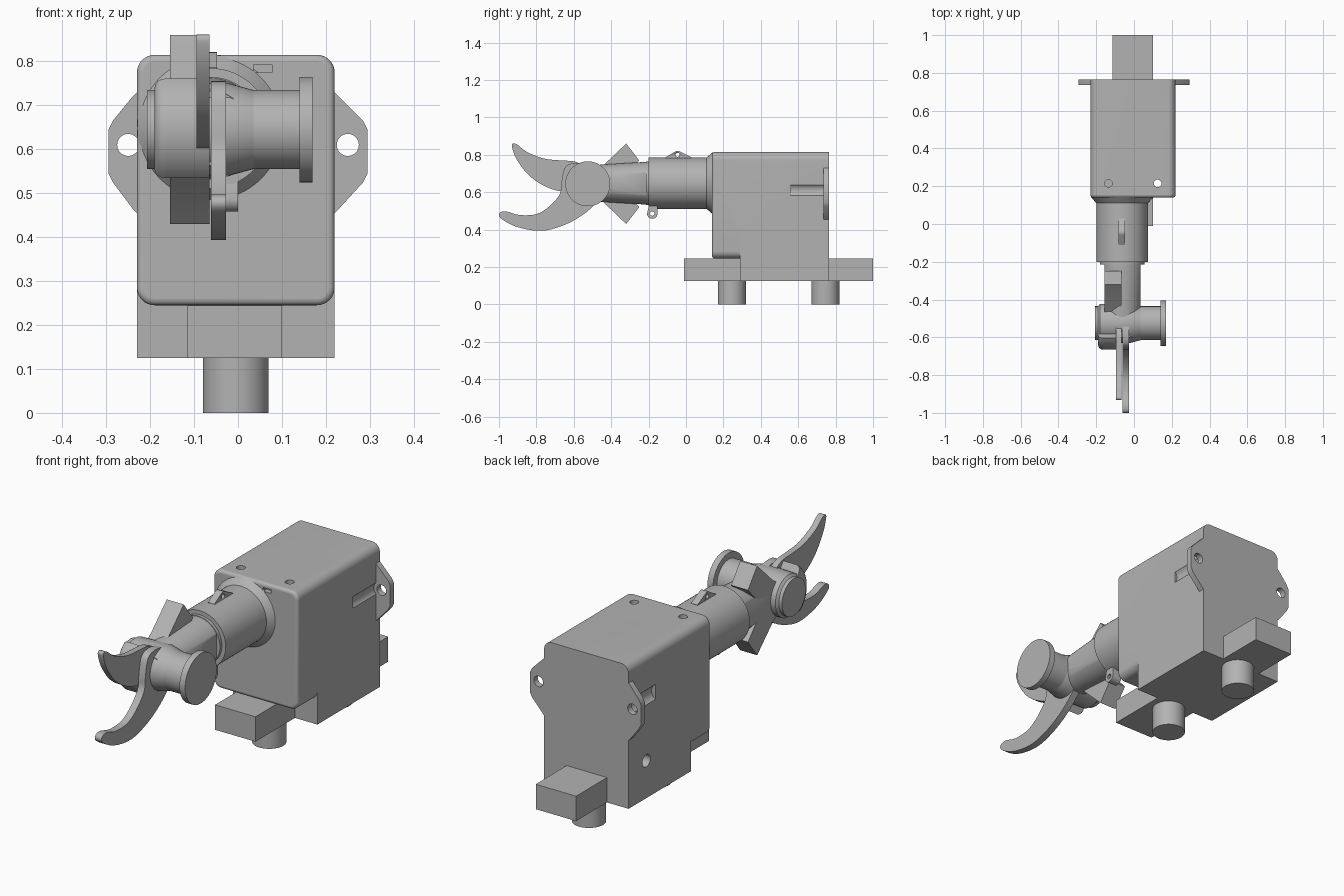
import bpy, bmesh, math
from mathutils import Vector, Matrix

if "Cube" in bpy.data.objects:
    bpy.data.objects.remove(bpy.data.objects["Cube"], do_unlink=True)

grey = bpy.data.materials.new("plain_grey")
grey.use_nodes = True
grey.diffuse_color = (0.45, 0.45, 0.45, 1)
grey.node_tree.nodes["Principled BSDF"].inputs["Base Color"].default_value = (0.45, 0.45, 0.45, 1)

AXIS_X = -0.0625      # barrel centre line
AXIS_Z = 0.648
PIVOT = (-0.525, 0.645)  # y, z of the jaw pivot


def finish(name, bm, smooth=True):
    bmesh.ops.recalc_face_normals(bm, faces=bm.faces)
    mesh = bpy.data.meshes.new(name)
    bm.to_mesh(mesh)
    bm.free()
    mesh.materials.append(grey)
    ob = bpy.data.objects.new(name, mesh)
    bpy.context.collection.objects.link(ob)
    if smooth:
        shade(ob)
    return ob


def shade(ob):
    bpy.ops.object.select_all(action='DESELECT')
    ob.select_set(True)
    bpy.context.view_layer.objects.active = ob
    bpy.ops.object.shade_smooth_by_angle(angle=math.radians(35))


def box(name, x, y, z):
    bm = bmesh.new()
    bmesh.ops.create_cube(bm, size=1)
    for v in bm.verts:
        v.co = Vector([(a + b) / 2 + c * (b - a) for (a, b), c in zip((x, y, z), v.co)])
    return finish(name, bm, False)


def prism(name, points, a, b, axis='x'):
    """Extrude an outline: (y, z) points along x, or (x, z) points along y."""
    bm = bmesh.new()
    place = (lambda p: (a, p[0], p[1])) if axis == 'x' else (lambda p: (p[0], a, p[1]))
    face = bm.faces.new([bm.verts.new(place(p)) for p in points])
    out = bmesh.ops.extrude_face_region(bm, geom=[face])
    move = Vector((b - a, 0, 0)) if axis == 'x' else Vector((0, b - a, 0))
    bmesh.ops.translate(bm, vec=move, verts=[g for g in out['geom'] if isinstance(g, bmesh.types.BMVert)])
    return finish(name, bm)


def lathe(name, profile, centre, axis, n=48):
    """Turn (position, radius) pairs around a line along x, y or z."""
    bm = bmesh.new()
    rings = []
    for t, r in profile:
        ring = []
        for i in range(n):
            a = math.tau * i / n
            co = [r * math.cos(a), r * math.sin(a)]
            co.insert('xyz'.index(axis), t)
            ring.append(bm.verts.new(Vector(co) + Vector(centre)))
        rings.append(ring)
    for p, q in zip(rings, rings[1:]):
        for i in range(n):
            bm.faces.new((p[i], p[i - 1], q[i - 1], q[i]))
    bm.faces.new(rings[0])
    bm.faces.new(rings[-1])
    return finish(name, bm)


def arc(cy, cz, r, a0, a1, n=16):
    return [(cy + r * math.cos(math.radians(a0 + (a1 - a0) * i / n)),
             cz + r * math.sin(math.radians(a0 + (a1 - a0) * i / n))) for i in range(n + 1)]


def spline(pts, n=5):
    """Smooth open curve through a few points."""
    p = [Vector(q) for q in pts]
    p = [2 * p[0] - p[1]] + p + [2 * p[-1] - p[-2]]
    out = []
    for a, b, c, d in zip(p, p[1:], p[2:], p[3:]):
        for i in range(n):
            t = i / n
            out.append(0.5 * (2 * b + (c - a) * t + (2 * a - 5 * b + 4 * c - d) * t * t
                              + (3 * b - a - 3 * c + d) * t ** 3))
    return [tuple(q) for q in out] + [tuple(p[-2])]


def boolean(ob, tool, operation):
    mod = ob.modifiers.new("join", 'BOOLEAN')
    mod.operation, mod.object, mod.solver = operation, tool, 'EXACT'
    bpy.ops.object.select_all(action='DESELECT')
    bpy.context.view_layer.objects.active = ob
    ob.select_set(True)
    bpy.ops.object.modifier_apply(modifier=mod.name)
    bpy.data.objects.remove(tool, do_unlink=True)


# Rounded housing with a softened front edge
L, R, BOTTOM, TOP, CR = -0.23, 0.22, 0.245, 0.815, 0.04
outline = []
for cx, cz, a in ((R - CR, TOP - CR, 0), (L + CR, TOP - CR, 90),
                  (L + CR, BOTTOM + CR, 180), (R - CR, BOTTOM + CR, 270)):
    outline += arc(cx, cz, CR, a, a + 90, 8)
housing = prism("housing", outline, 0.14, 0.765, 'y')
bm = bmesh.new()
bm.from_mesh(housing.data)
front_edges = [e for e in bm.edges if all(v.co.y < 0.141 for v in e.verts)]
bmesh.ops.bevel(bm, geom=front_edges, offset=0.014, segments=4, affect='EDGES', profile=0.5)
bm.to_mesh(housing.data)
bm.free()
boolean(housing, box("lower_block", (L, R), (0.29, 0.765), (0.125, 0.4)), 'UNION')

# Mounting ears with screw holes and screw grooves
for side, wall in ((1, R), (-1, L)):
    ear = prism("mounting_ear", [(wall - side * 0.05, 0.76), (wall, 0.73), (wall + side * 0.01, 0.72),
                                 (side * 0.285, 0.665), (side * 0.295, 0.645), (side * 0.295, 0.545),
                                 (side * 0.285, 0.525), (wall + side * 0.01, 0.465), (wall, 0.455),
                                 (wall - side * 0.05, 0.43)], 0.735, 0.765, 'y')
    boolean(housing, ear, 'UNION')
    boolean(housing, lathe("groove", [(0.56, 0.041), (0.735, 0.041)], (side * 0.25, 0, 0.61), 'y'), 'DIFFERENCE')
    boolean(housing, lathe("ear_hole", [(0.7, 0.025), (0.8, 0.025)], (side * 0.25, 0, 0.61), 'y'), 'DIFFERENCE')

# Housing holes: two on top, one on the side, a small slot in front
for x, depth in ((-0.135, 0.72), (0.125, 0.2)):
    boolean(housing, lathe("top_hole", [(depth, 0.02), (0.9, 0.02)], (x, 0.215, 0), 'z', 24), 'DIFFERENCE')
boolean(housing, lathe("side_hole", [(-0.3, 0.03), (-0.15, 0.03)], (0, 0.63, 0.305), 'x', 24), 'DIFFERENCE')
boolean(housing, box("slot", (0.035, 0.077), (0.1, 0.165), (0.775, 0.793)), 'DIFFERENCE')
shade(housing)

# Foot tabs and pegs
for name, y0, y1, peg in (("front", -0.01, 0.29, 0.245), ("rear", 0.765, 1.0, 0.745)):
    box(name + "_tab", (-0.115, 0.1), (y0, y1), (0.125, 0.245))
    lathe(name + "_peg", [(0, 0.075), (0.125, 0.075)], (-0.005, peg, 0), 'z')

# Barrel with a flared root
flare = [(0.145 - 0.035 * math.sin(a), 0.172 - 0.035 * math.cos(a))
         for a in [math.pi / 2 * (1 - i / 6) for i in range(7)]]
flare = [(0.11 + 0.035 * (1 - math.cos(i * math.pi / 12)),
          0.137 + 0.03 * (1 - math.cos(i * math.pi / 12))) for i in range(7)]
lathe("barrel", [(-0.2, 0.137)] + flare, (AXIS_X, 0, AXIS_Z), 'y', 64)
lathe("barrel_collar", [(-0.215, 0.117), (-0.19, 0.117)], (AXIS_X, 0, AXIS_Z), 'y')

# Eyelets on the barrel
top_eye = prism("top_eyelet", [(-0.11, 0.765), (-0.11, 0.786)] + arc(-0.045, 0.797, 0.024, 120, 60, 8)
                + [(0.03, 0.786), (0.03, 0.765)], -0.082, -0.048)
boolean(top_eye, lathe("eye", [(-0.2, 0.011), (0.1, 0.011)], (0, -0.045, 0.8), 'x', 20), 'DIFFERENCE')
low_eye = prism("lower_eyelet", [(-0.152, 0.53)] + arc(-0.18, 0.486, 0.028, 0, -180, 14)[0:]
                + [(-0.208 + 0.01, 0.53)], -0.05, 0.0)
boolean(low_eye, lathe("eye", [(-0.2, 0.012), (0.1, 0.012)], (0, -0.18, 0.486), 'x', 20), 'DIFFERENCE')

# Tapered shaft with flattened sides
shaft = lathe("shaft", [(-0.6, 0.085), (-0.57, 0.092), (-0.2, 0.115)], (AXIS_X, 0, AXIS_Z), 'y')
boolean(shaft, box("flat_cut", (0.035, 0.3), (-0.7, -0.215), (0.4, 0.9)), 'DIFFERENCE')
boolean(shaft, box("flat_cut", (-0.4, -0.155), (-0.7, -0.215), (0.4, 0.9)), 'DIFFERENCE')
shade(shaft)

# Pivot drum with end discs
py, pz = PIVOT
lathe("pivot_drum", [(-0.207, 0.09), (0.14, 0.09)], (0, py, pz), 'x')
lathe("pivot_end_disc", [(0.14, 0.12), (0.17, 0.12)], (0, py, pz), 'x', 64)
lathe("pivot_hub", [(-0.19, 0.09), (-0.18, 0.102), (-0.065, 0.105), (-0.02, 0.105), (0.035, 0.09)],
      (0, py, pz), 'x')

# Curved guard in front of the pivot
guard = prism("pivot_guard", arc(py, pz, 0.14, 124, 232) + arc(py, pz, 0.085, 232, 124), -0.19, -0.065)
bm = bmesh.new()
bm.from_mesh(guard.data)
rim = [e for e in bm.edges if all(v.co.x < -0.189 and math.hypot(v.co.y - py, v.co.z - pz) > 0.13
                                  for v in e.verts)]
bmesh.ops.bevel(bm, geom=rim, offset=0.025, segments=4, affect='EDGES', profile=0.5)
bm.to_mesh(guard.data)
bm.free()
shade(guard)

# Jaws
upper = spline([(-0.55, 0.745), (-0.6, 0.765), (-0.67, 0.77), (-0.76, 0.78), (-0.85, 0.815), (-0.9, 0.853),
                (-0.925, 0.86), (-0.93, 0.84), (-0.905, 0.775), (-0.84, 0.69), (-0.75, 0.63),
                (-0.66, 0.603), (-0.55, 0.6)])
prism("upper_jaw", upper, -0.095, -0.065)
lower = spline([(-0.5, 0.74), (-0.59, 0.755), (-0.645, 0.735), (-0.665, 0.66), (-0.675, 0.59), (-0.73, 0.525),
                (-0.8, 0.483), (-0.89, 0.478), (-0.96, 0.497), (-0.995, 0.49), (-0.99, 0.46), (-0.9, 0.413),
                (-0.77, 0.394), (-0.65, 0.425), (-0.55, 0.48), (-0.47, 0.55)])
prism("lower_jaw", lower, -0.062, -0.027)

# Jaw tails crossing behind the pivot, mirrored above and below the axis
tail = [(-0.52, 0.69), (-0.44, 0.745), (-0.32, 0.86), (-0.25, 0.77), (-0.36, 0.65), (-0.5, 0.64)]
for name, sign in (("upper_tail", 1), ("lower_tail", -1)):
    prism(name, [(y, 0.645 + sign * (z - 0.645)) for y, z in tail], -0.155, -0.065)
